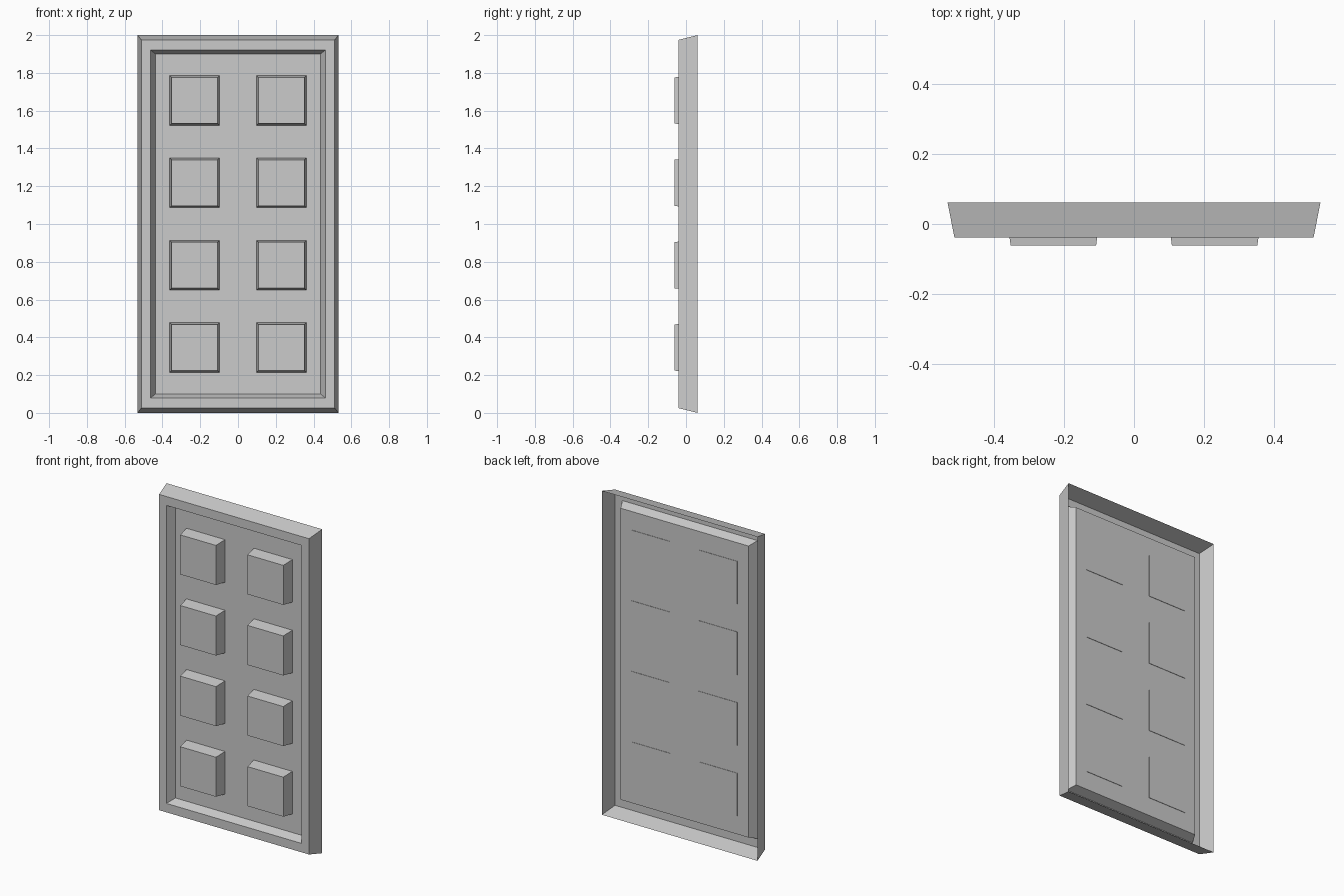
import bpy, bmesh

if "Cube" in bpy.data.objects:
    bpy.data.objects.remove(bpy.data.objects["Cube"])


def loft(name, rings, cap_first=False, cap_last=True):
    """Skin rectangular rings (cx, cz, half_x, half_z, y) from back to front."""
    bm = bmesh.new()
    loops = []
    for cx, cz, hx, hz, y in rings:
        loops.append([bm.verts.new((cx + sx * hx, y, cz + sz * hz))
                      for sx, sz in ((-1, -1), (1, -1), (1, 1), (-1, 1))])
    for a, b in zip(loops, loops[1:]):
        for i in range(4):
            j = (i + 1) % 4
            bm.faces.new((a[j], a[i], b[i], b[j])[::-1])
    if cap_first:
        bm.faces.new(loops[0][::-1])
    if cap_last:
        bm.faces.new(loops[-1])
    mesh = bpy.data.meshes.new(name)
    bm.to_mesh(mesh)
    bm.free()
    obj = bpy.data.objects.new(name, mesh)
    bpy.context.collection.objects.link(obj)
    return obj


BACK, RIM, PANEL, STUD = 0.062, -0.039, 0.014, -0.061

# Open-backed frame: flared outer wall, flat rim, sloped step, sunken panel
loft("door_frame_and_panel", [
    (0, 1, 0.532, 1.0, BACK),
    (0, 1, 0.512, 0.975, RIM),
    (0, 1, 0.462, 0.92, RIM),
    (0, 1, 0.437, 0.90, PANEL),
])

# Raised tapered square blocks, two columns of four
for row in range(4):
    for side in (-1, 1):
        cx, cz = side * 0.23, 1 + (row - 1.5) * 0.436
        loft(f"raised_block_{row}_{'left' if side < 0 else 'right'}", [
            (cx, cz, 0.132, 0.132, PANEL + 0.003),
            (cx, cz, 0.122, 0.122, STUD),
        ], cap_first=True)
